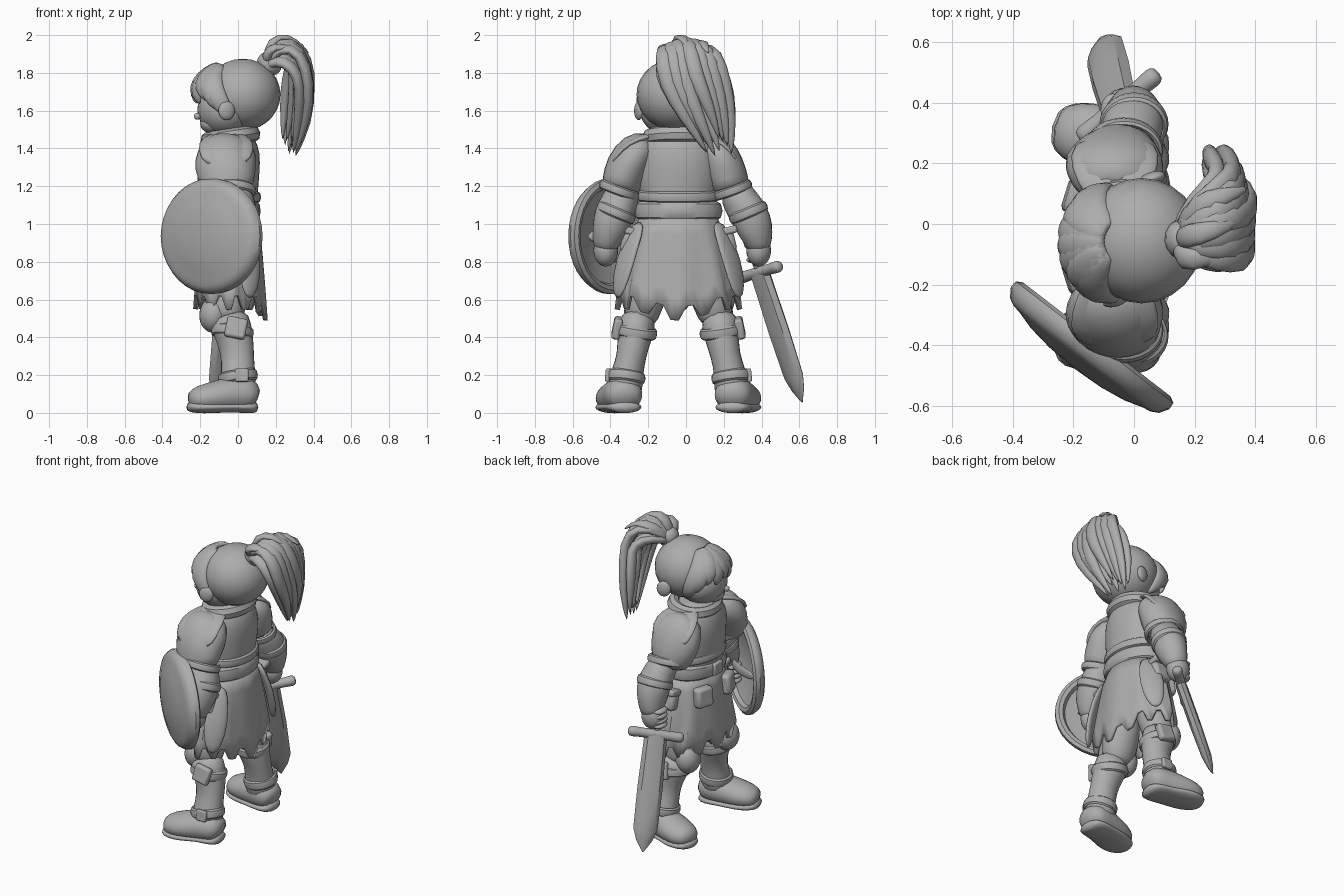
import bpy, bmesh, math, random
from mathutils import Vector, Matrix, Euler

if "Cube" in bpy.data.objects:
    bpy.data.objects.remove(bpy.data.objects["Cube"])

random.seed(4)
MID = -0.04                      # body mirror plane in y; the figure looks towards -x
grey = bpy.data.materials.new("plain grey")
grey.diffuse_color = (0.42, 0.42, 0.42, 1)
grey.use_nodes = True
grey.node_tree.nodes["Principled BSDF"].inputs["Base Color"].default_value = grey.diffuse_color


def finish(name, bm, sub=0, bevel=0):
    bmesh.ops.recalc_face_normals(bm, faces=bm.faces)
    for f in bm.faces:
        f.smooth = True
    me = bpy.data.meshes.new(name)
    bm.to_mesh(me)
    bm.free()
    if not sub:
        me.set_sharp_from_angle(angle=math.radians(35))
    me.materials.append(grey)
    ob = bpy.data.objects.new(name, me)
    bpy.context.collection.objects.link(ob)
    if bevel:
        m = ob.modifiers.new("bevel", 'BEVEL')
        m.width, m.segments = bevel, 2
    if sub:
        ob.modifiers.new("smooth", 'SUBSURF').levels = sub
        ob.modifiers["smooth"].render_levels = sub
    return ob


def loft(name, pts, ref=(1, 0, 0), n=12, sub=1, wob=0.0):
    """Skin elliptical rings along a path; points are x, y, z, radius along ref, other radius."""
    bm, rings, ref = bmesh.new(), [], Vector(ref)
    pos = [Vector(p[:3]) for p in pts]
    for i, p in enumerate(pts):
        t = (pos[min(i + 1, len(pts) - 1)] - pos[max(i - 1, 0)]).normalized()
        u = (ref - t * ref.dot(t)).normalized()
        v = t.cross(u)
        ring = []
        for k in range(n):
            a = 2 * math.pi * k / n
            w = 1 + wob * math.sin(3 * a + 1.9 * i)
            ring.append(bm.verts.new(pos[i] + w * (u * p[3] * math.cos(a) + v * p[-1] * math.sin(a))))
        rings.append(ring)
    for r, q in zip(rings, rings[1:]):
        for k in range(n):
            bm.faces.new((r[k], r[(k + 1) % n], q[(k + 1) % n], q[k]))
    bm.faces.new(rings[0])
    bm.faces.new(rings[-1])
    return finish(name, bm, sub)


def ball(name, c, r, rot=(0, 0, 0)):
    bm = bmesh.new()
    bmesh.ops.create_uvsphere(bm, u_segments=24, v_segments=14, radius=1)
    bmesh.ops.transform(bm, matrix=Matrix.LocRotScale(Vector(c), Euler(rot), Vector(r)), verts=bm.verts)
    return finish(name, bm)


def box(name, c, size, rot=(0, 0, 0)):
    bm = bmesh.new()
    bmesh.ops.create_cube(bm, size=1)
    bmesh.ops.transform(bm, matrix=Matrix.LocRotScale(Vector(c), Euler(rot), Vector(size)), verts=bm.verts)
    return finish(name, bm, bevel=min(size) * 0.3)


def lathe(name, profile, mat, steps=36, closed=True):
    bm = bmesh.new()
    vs = [bm.verts.new((r, 0, h)) for r, h in profile]
    es = [bm.edges.new(e) for e in zip(vs, vs[1:])]
    if closed:
        es.append(bm.edges.new((vs[-1], vs[0])))
    bmesh.ops.spin(bm, geom=vs + es, axis=(0, 0, 1), cent=(0, 0, 0), steps=steps, angle=2 * math.pi)
    bmesh.ops.remove_doubles(bm, verts=bm.verts, dist=0.0005)
    bmesh.ops.transform(bm, matrix=mat, verts=bm.verts)
    return finish(name, bm)


def band(name, c, rx, ry, h, t, rot=(0, 0, 0)):
    """Rounded strap around an ellipse."""
    prof = [(1 + t * math.cos(a) / rx, h * math.sin(a)) for a in [k * math.pi / 4 for k in range(8)]]
    return lathe(name, prof, Matrix.LocRotScale(Vector(c), Euler(rot), Vector((rx, ry, 1))), 28)


def side(s, pts):
    return [(p[0], MID + s * p[1]) + tuple(p[2:]) for p in pts]


# torso, collar, belt
loft("torso", [(-.05, MID, z, rx, ry) for z, rx, ry in
     [(.96, .15, .21), (1.06, .145, .2), (1.15, .16, .205), (1.27, .17, .225), (1.38, .17, .23),
      (1.46, .14, .19), (1.51, .09, .11)]], n=16, wob=.03)
loft("neck", [(-.03, MID, 1.42, .07), (-.03, MID, 1.56, .07)])
band("collar", (-.04, MID, 1.46), .125, .15, .045, .035, (0, -.15, 0))
band("belt", (-.045, MID, 1.07), .145, .205, .05, .02)
band("tunic_hem", (-.045, MID, 1.15), .15, .2, .03, .018, (0, .06, 0))
box("buckle", (-.205, MID, 1.07), (.03, .09, .08))

# flared skirt with jagged hem
bm, cols, rows = bmesh.new(), 48, []
for j in range(6):
    f, row = j / 5, []
    for k in range(cols):
        a = 2 * math.pi * k / cols
        fold = 1 + .04 * f * math.cos(8 * a)
        hem = .585 + .035 * (1 if k % 4 in (1, 2) else -1) - .06 * max(0, math.cos(a)) ** 6
        z = 1.05 + (hem - 1.05) * f
        rx, ry = .145 + .045 * f ** .7, .2 + .125 * f ** .75
        row.append(bm.verts.new((-.04 + rx * fold * math.cos(a), MID + ry * fold * math.sin(a), z)))
    rows.append(row)
for r, q in zip(rows, rows[1:]):
    for k in range(cols):
        bm.faces.new((r[k], r[(k + 1) % cols], q[(k + 1) % cols], q[k]))
skirt = finish("skirt", bm)
skirt.modifiers.new("cloth", 'SOLIDIFY').thickness = .02

for s in (-1, 1):
    tag = "left" if s < 0 else "right"
    # skirt side flap and pouches
    loft(tag + "_side_flap", side(s, [(.03, .2, 1.02, .05, .02), (.055, .26, .88, .08, .025),
         (.065, .305, .72, .08, .025), (.06, .325, .6, .03, .015)]), ref=(1, -s * .8, 0), n=8)
    box(tag + "_hip_pouch", (-.02, MID + s * .26, .91), (.13, .08, .13), (s * .25, 0, 0))
    box(tag + "_pouch_lid", (-.02, MID + s * .265, .965), (.145, .095, .04), (s * .25, 0, 0))
    box(tag + "_front_pouch", (-.19, MID + s * .13, .92), (.07, .12, .13), (0, .1, s * -.3))
    # legs
    loft(tag + "_thigh", side(s, [(-.05, .12, .82, .11), (-.06, .15, .68, .12), (-.07, .185, .57, .115, .105),
         (-.06, .21, .46, .1, .09)]), wob=.04)
    loft(tag + "_boot_shaft", side(s, [(-.06, .215, .53, .11, .1), (-.03, .225, .44, .11, .105),
         (-.005, .24, .35, .095, .085), (0, .258, .26, .09, .08), (0, .28, .18, .098, .095),
         (0, .285, .08, .1, .1)]), wob=.03)
    ball(tag + "_knee_pad", (-.13, MID + s * .205, .52), (.075, .085, .095), (0, .1, 0))
    band(tag + "_knee_strap", (-.03, MID + s * .225, .43), .1, .1, .03, .014, (s * .15, .1, 0))
    band(tag + "_ankle_strap", (0, MID + s * .28, .19), .092, .092, .03, .014, (s * .12, -.15, 0))
    box(tag + "_shin_pouch", (-.01, MID + s * .325, .45), (.11, .045, .11), (s * .2, .2, 0))
    box(tag + "_ankle_buckle", (.02, MID + s * .375, .2), (.07, .025, .07), (s * .1, 0, 0))
    # boot, toes turned out
    loft(tag + "_boot", side(s, [(.105, .28, .07, .05, .07), (.06, .285, .1, .1, .105),
         (-.03, .3, .1, .1, .105), (-.12, .325, .085, .085, .115), (-.2, .345, .075, .075, .105),
         (-.265, .36, .065, .045, .065)]), ref=(0, 0, 1), n=14)
    loft(tag + "_boot_sole", side(s, [(.11, .28, .03, .032, .07), (.05, .285, .03, .034, .1),
         (-.04, .3, .032, .028, .098), (-.14, .33, .03, .034, .115), (-.22, .35, .03, .033, .1),
         (-.272, .362, .032, .025, .055)]), ref=(0, 0, 1), n=14)
    # sleeve, forearm guard, hand (the left shoulder stands a little wider)
    k = .02 if s > 0 else -.02
    w = 0 if s > 0 else .035
    loft(tag + "_sleeve", side(s, [(-.06, .13, 1.43, .1, .08), (-.065, .2 + w / 2, 1.39, .165, .115),
         (-.065, .24 + w, 1.3, .175, .12), (-.05, .27 + w, 1.21, .145, .11), (-.03, .285 + w, 1.15, .12, .095)]),
         wob=.05)
    loft(tag + "_forearm", side(s, [(-.03, .28, 1.2, .09), (-.01, .32 + k / 2, 1.12, .1), (0, .36 + k, 1.05, .11),
         (0, .385 + k, .97, .1), (-.01, .405 + k, .9, .075), (-.02, .41 + k, .86, .06)]), wob=.06)
    band(tag + "_sleeve_cuff", (-.035, MID + s * (.283 + w * .8), 1.18), .118, .1, .025, .014, (s * .35, .05, 0))
    band(tag + "_glove_cuff", (0, MID + s * (.35 + k), 1.06), .1, .095, .028, .014, (s * .4, 0, 0))
    ball(tag + "_hand", (-.025, MID + s * (.405 + k), .86), (.075, .065, .085))
    for i in range(4):
        ball(tag + "_finger", (-.07, MID + s * (.395 + k), .81 + .032 * i), (.04, .055, .02))
    # shoulder guard layered over the sleeve
    loft(tag + "_shoulder_guard", side(s, [(-.05, .1, 1.475, .09, .02), (-.06, .19 + w / 2, 1.455, .14, .025),
         (-.065, .27 + w, 1.4, .165, .025), (-.06, .33 + w, 1.3, .12, .02)]), n=10)
    ball(tag + "_ear", (.0 + .06 * s, -.05 + s * .2, 1.6), (.045, .022, .05), (0, 0, .3))

# head: face turned slightly to the figure's left
ball("hair_cap", (.025, -.055, 1.685), (.2, .207, .19))
ball("face", (-.07, -.08, 1.605), (.145, .165, .14))
ball("chin", (-.14, -.1, 1.53), (.06, .075, .05))
ball("nose", (-.215, -.125, 1.57), (.018, .018, .018))


def scalp(az, el, r=1.0):
    """Point over the head; azimuth 0 faces forward, positive towards the right hand."""
    return (-.02 - .205 * r * math.cos(el) * math.cos(az), -.06 + .2 * r * math.cos(el) * math.sin(az),
            1.685 + .18 * r * math.sin(el))


# fringe swept from a parting, hugging the head, ending in side locks by the ears
for i in range(9):
    f = i / 8
    az = -1.55 + 2.9 * f
    low = -.15 - .75 * (2 * f - 1) ** 4 - .12 * (i % 2)
    path = []
    for t, wd, th, r in ((0, .035, .02, .98), (.3, .055, .028, 1), (.6, .058, .028, 1.07), (.85, .04, .022, 1.08),
                         (1, .006, .006, 1.02)):
        path.append(scalp(.1 + (az - .1) * (.35 + .65 * t), 1.2 + (low - 1.2) * t, r) + (wd, th))
    loft("fringe_lock", path, ref=(math.sin(az), math.cos(az), 0), n=8)

# ponytail: tie, then two layers of fanned strands
loft("hair_tie", [(.12, -.055, 1.81, .06), (.17, -.05, 1.85, .075), (.2, -.045, 1.88, .065)], ref=(0, 1, 0))
for layer in range(2):
    for i in range(7):
        f = i / 6
        d, j = .075 * layer, random.uniform(-.05, .06)
        arch = .04 * math.sin(math.pi * f)
        out = random.uniform(-.015, .02)
        loft("ponytail_strand", [
            (.14, -.07 + .03 * f, 1.83, .035, .03),
            (.22 - d * .2, -.1 + .17 * f, 1.95 + arch - d, .05, .035),
            (.335 - d * .6, -.12 + .27 * f, 1.91 + arch - d, .052, .037),
            (.39 - d - .06 * f * f + out, -.11 + .31 * f, 1.76 + j / 2, .048, .034),
            (.38 - d - .07 * f * f + out, .0 + .24 * f, 1.58 + j, .036, .028),
            (.31 - d * .5 - .03 * f + out, .12 + .12 * f, 1.39 + j, .006)], ref=(0, 1, .3), n=8)
for y, x, z in ((-.13, .15, 1.95), (-.04, .17, 2.0), (.07, .2, 1.97)):
    loft("ponytail_tuft", [(.16, -.05, 1.84, .04), (x, y, z - .02, .045, .03),
         (x + .1, y + .02, z, .035, .02), (x + .18, y + .05, z - .07, .006)], ref=(0, 1, 0), n=8)

# round domed shield on the left arm
M = Matrix(((.79, 0, -.61, -.13), (-.61, 0, -.79, -.39), (0, 1, 0, .935), (0, 0, 0, 1)))
lathe("shield", [(0, .11), (.1, .105), (.18, .092), (.24, .073), (.265, .068), (.288, .055), (.306, .025),
      (.305, 0), (.285, -.012), (.262, -.005), (.25, .02), (.14, .06), (0, .078)],
      M @ Matrix.Diagonal((1.08, 1, 1, 1)), closed=False)
loft("shield_strap", [tuple(M @ Vector((x, 0, z))) + (.035, .012) for x, z in
     ((-.2, .03), (-.08, -.03), (.08, -.04), (.2, .02))], ref=(0, 0, 1), n=8)

# sword in the right hand
across = Vector((.75, .63, .19))
mid = Vector((-.05, .39, .745))
down = Vector((-.06, .225, -.69))
loft("sword_blade", [tuple(mid + down * f) + (w, t) for f, w, t in
     ((0, .07, .035), (.45, .078, .035), (.8, .075, .03), (.9, .05, .02), (1, .003, .003))],
     ref=across, n=8, sub=0)
loft("sword_guard", [tuple(mid + across * f) + (r,) for f, r in
     ((-.175, .025), (-.15, .04), (-.09, .028), (0, .04), (.09, .028), (.15, .04), (.175, .025))],
     ref=(0, 0, 1), n=8)
loft("sword_grip", [tuple(mid - down * f) + (.027,) for f in (0, .1, .2)], n=8)
ball("sword_pommel", mid - down * .22, (.035, .035, .035))
